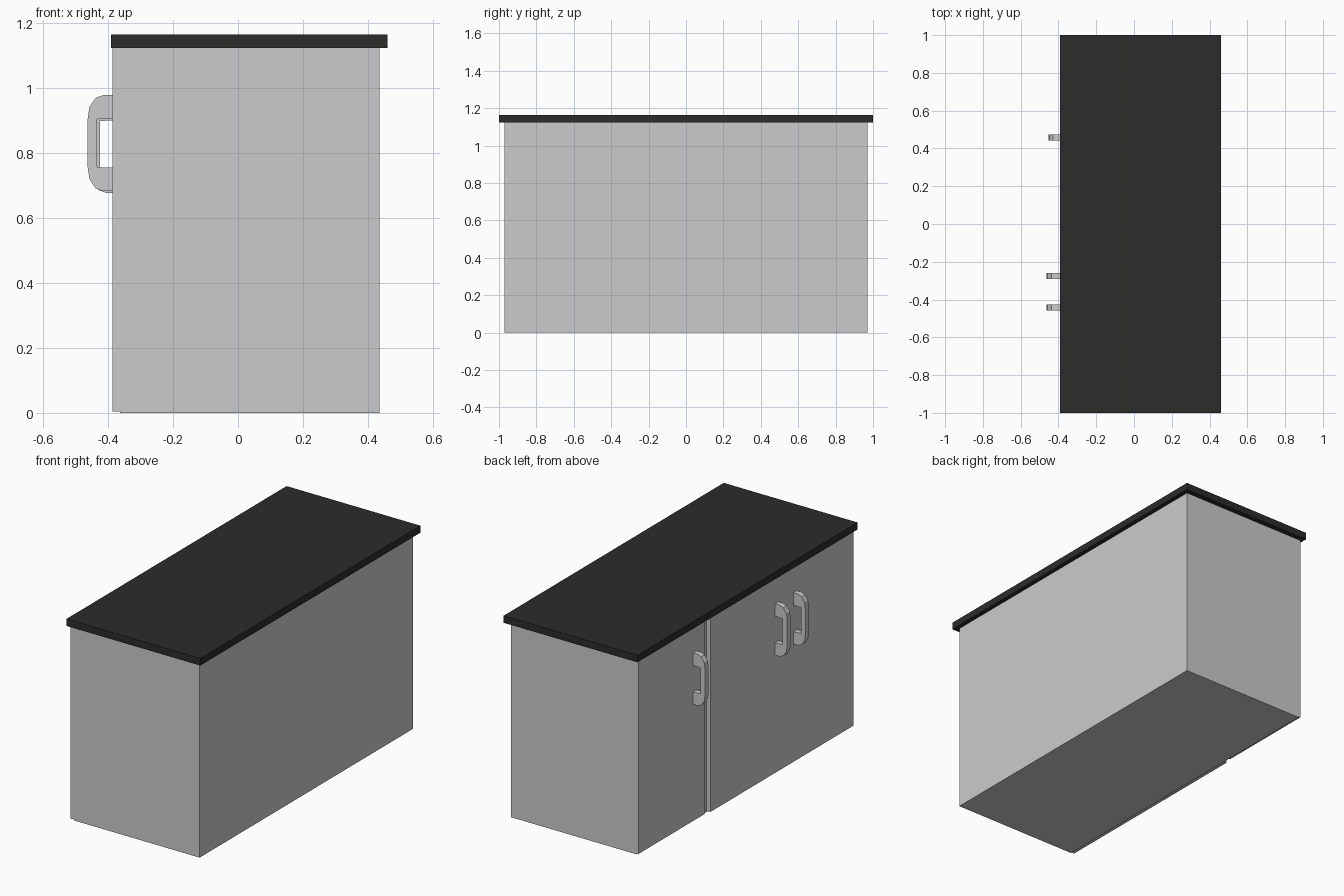
import bpy, bmesh

if "Cube" in bpy.data.objects:
    bpy.data.objects.remove(bpy.data.objects["Cube"])


def box(name, x, y, z):
    """Axis-aligned box from (min, max) ranges."""
    bpy.ops.mesh.primitive_cube_add(size=1)
    ob = bpy.context.object
    ob.name = name
    ob.location = [(r[0] + r[1]) / 2 for r in (x, y, z)]
    ob.scale = [r[1] - r[0] for r in (x, y, z)]
    bpy.ops.object.transform_apply(location=True, scale=True)
    return ob


def handle(name, face_x, y, z, width=0.032):
    """C-shaped pull: half profile (outward, up) mirrored, then extruded along y."""
    half = [(0.048, 0.074), (-0.004, 0.076), (-0.004, 0.148), (0.027, 0.148),
            (0.052, 0.139), (0.071, 0.111), (0.077, 0.070)]
    # inner edge goes to the outer edge, then back along the mirrored half
    profile = half + [(a, -b) for a, b in reversed(half)]
    bm = bmesh.new()
    face = bm.faces.new([bm.verts.new((face_x - a, y - width / 2, z + b)) for a, b in profile])
    ext = bmesh.ops.extrude_face_region(bm, geom=[face])
    verts = [v for v in ext["geom"] if isinstance(v, bmesh.types.BMVert)]
    bmesh.ops.translate(bm, verts=verts, vec=(0, width, 0))
    bmesh.ops.recalc_face_normals(bm, faces=bm.faces)
    me = bpy.data.meshes.new(name)
    bm.to_mesh(me)
    bm.free()
    bpy.context.collection.objects.link(bpy.data.objects.new(name, me))


# Cabinet carcass
box("cabinet_body", (-0.363, 0.435), (-0.97, 0.97), (0, 1.124))

# Door panels on the -x side; the narrow one sits slightly deeper
box("wide_door_panel", (-0.386, -0.362), (-0.97, 0.33), (0.005, 1.124))
box("narrow_door_panel", (-0.376, -0.362), (0.37, 0.97), (0.005, 1.124))

# Dark worktop with overhang
top = box("worktop", (-0.391, 0.46), (-1, 1), (1.123, 1.164))
dark = bpy.data.materials.new("dark_stone")
dark.diffuse_color = (0.026, 0.025, 0.023, 1)
dark.use_nodes = True
dark.node_tree.nodes["Principled BSDF"].inputs["Base Color"].default_value = dark.diffuse_color
top.data.materials.append(dark)

# Door handles
handle("wide_door_handle_a", -0.386, -0.441, 0.83)
handle("wide_door_handle_b", -0.386, -0.275, 0.83)
handle("narrow_door_handle", -0.376, 0.457, 0.824)
